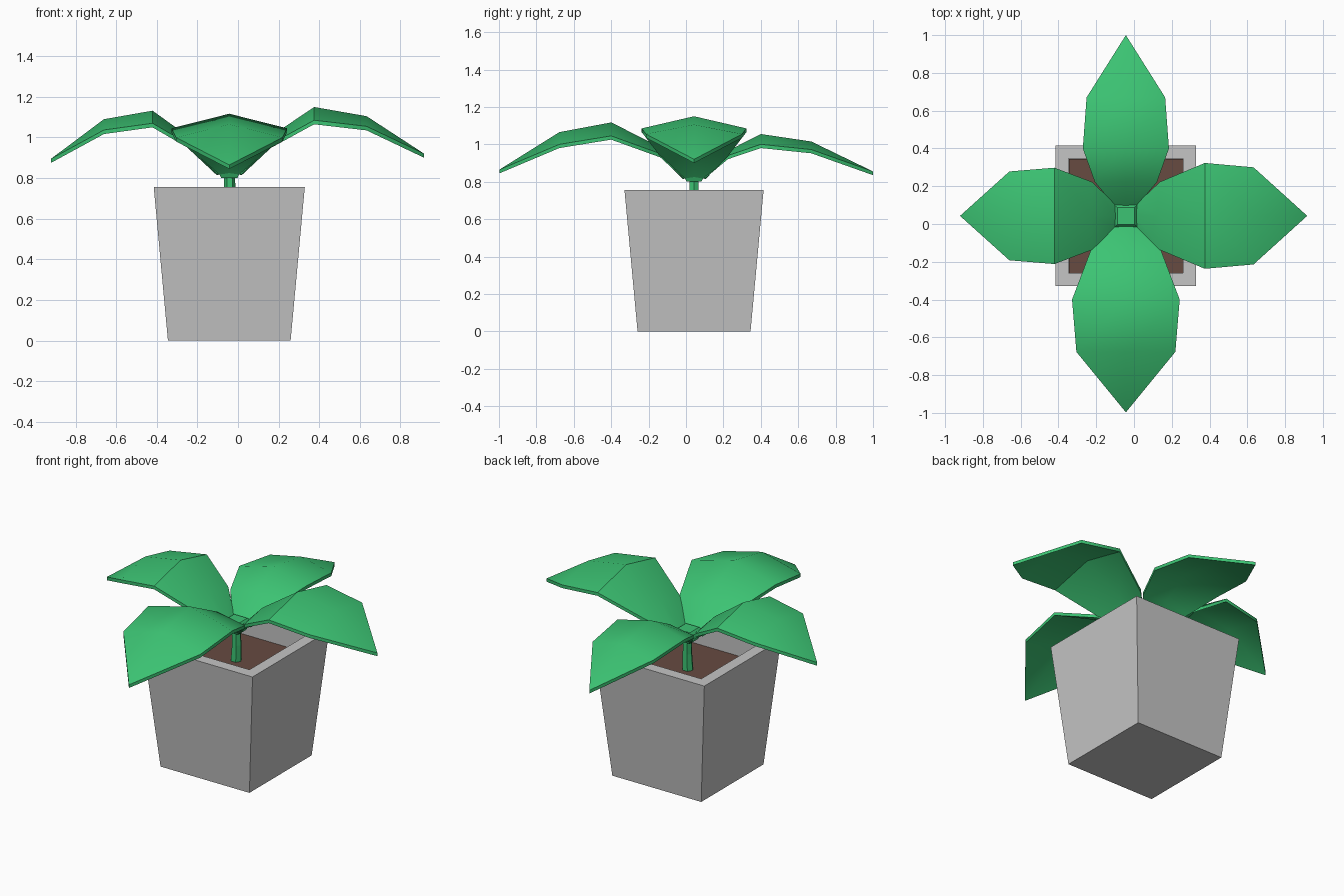
import bpy, bmesh, math
from mathutils import Vector, Matrix

if "Cube" in bpy.data.objects:
    bpy.data.objects.remove(bpy.data.objects["Cube"])

CX, CY = -0.043, 0.043      # plant and pot axis


def material(name, rgb):
    m = bpy.data.materials.new(name)
    m.diffuse_color = (*rgb, 1)
    m.use_nodes = True
    m.node_tree.nodes["Principled BSDF"].inputs["Base Color"].default_value = m.diffuse_color
    return m


GREY = material("pot_grey", (0.56, 0.56, 0.56))
BROWN = material("soil_brown", (0.135, 0.07, 0.053))
GREEN = material("leaf_green", (0.045, 0.55, 0.172))


def loft(name, rings, mat, smooth=None, turn=0.0):
    """Skin closed rings of equal point count, cap both ends."""
    bm = bmesh.new()
    place = Matrix.Translation((CX, CY, 0)) @ Matrix.Rotation(turn, 4, 'Z')
    rows = [[bm.verts.new(place @ Vector(p)) for p in ring] for ring in rings]
    n = len(rows[0])
    for a, b in zip(rows, rows[1:]):
        for i in range(n):
            j = (i + 1) % n
            bm.faces.new((a[i], a[j], b[j], b[i]))
    bm.faces.new(rows[0][::-1])
    bm.faces.new(rows[-1])
    bmesh.ops.remove_doubles(bm, verts=bm.verts, dist=1e-5)
    bmesh.ops.recalc_face_normals(bm, faces=bm.faces)
    me = bpy.data.meshes.new(name)
    bm.to_mesh(me)
    bm.free()
    me.materials.append(mat)
    ob = bpy.data.objects.new(name, me)
    bpy.context.collection.objects.link(ob)
    if smooth:
        bpy.ops.object.select_all(action='DESELECT')
        ob.select_set(True)
        bpy.context.view_layer.objects.active = ob
        bpy.ops.object.shade_smooth_by_angle(angle=math.radians(smooth))
    return ob


def ngon(sides, r, z, dx=0.0):
    """Regular ring; r is the half width for squares, the radius otherwise."""
    k = math.sqrt(2) if sides == 4 else 1
    off = math.pi / 4 if sides == 4 else 0
    return [(dx + r * k * math.cos(off + math.tau * i / sides),
             r * k * math.sin(off + math.tau * i / sides), z) for i in range(sides)]


# Tapered square pot with a thick rim and a hollow top
loft("pot", [ngon(4, 0.302, 0), ngon(4, 0.372, 0.757),
             ngon(4, 0.303, 0.757), ngon(4, 0.303, 0.60)], GREY)
# Soil slab
loft("soil", [ngon(4, 0.302, 0.605), ngon(4, 0.302, 0.62)], BROWN)
# Hexagonal stem
loft("stem", [ngon(6, 0.033, 0.61), ngon(6, 0.029, 0.72, 0.004), ngon(6, 0.026, 0.83)], GREEN)
# Bud where the leaves meet
loft("leaf_crown", [ngon(4, 0.040, 0.80), ngon(4, 0.063, 0.85), ngon(4, 0.045, 0.872)], GREEN)


def leaf(name, turn, sections):
    """Sections: (distance, half width, rib height, edge height)."""
    rings = []
    for r, w, rib, edge in sections:
        t = 0.035 if r < 0.1 else 0.02
        rings.append([(r, w, edge), (r, 0, rib), (r, -w, edge),
                      (r, -w, edge - t), (r, 0, rib - t), (r, w, edge - t)])
    loft(name, rings, GREEN, 40, math.radians(turn))


BASE = (0.055, 0.062, 0.86, 0.85)
leaf("leaf_right", 0, [BASE, (0.18, 0.18, 0.99, 0.955), (0.418, 0.28, 1.15, 1.085),
                       (0.676, 0.257, 1.105, 1.055), (0.960, 0, 0.92, 0.92)])
leaf("leaf_back", 90, [BASE, (0.18, 0.165, 0.965, 0.94), (0.357, 0.228, 1.055, 1.0),
                       (0.627, 0.208, 1.015, 0.972), (0.957, 0, 0.855, 0.855)])
leaf("leaf_left", 180, [BASE, (0.18, 0.18, 0.99, 0.955), (0.378, 0.255, 1.132, 1.07),
                        (0.617, 0.235, 1.09, 1.037), (0.878, 0, 0.895, 0.895)])
leaf("leaf_front", 270, [BASE, (0.18, 0.185, 0.985, 0.95), (0.443, 0.285, 1.117, 1.045),
                         (0.720, 0.262, 1.065, 1.0), (1.040, 0, 0.865, 0.865)])
